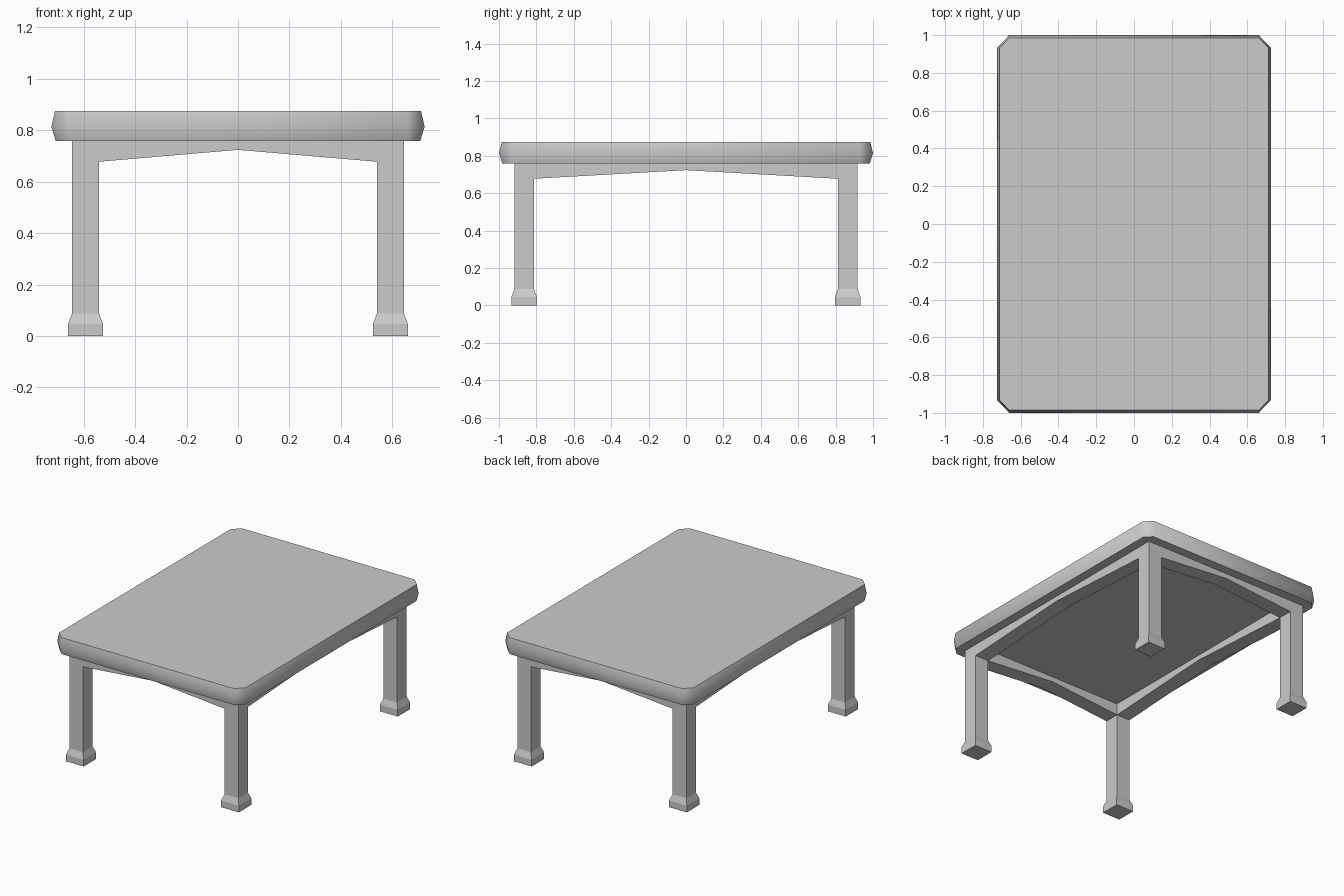
import bpy, bmesh, math
from mathutils import Vector

if "Cube" in bpy.data.objects:
    bpy.data.objects.remove(bpy.data.objects["Cube"])


def loft(name, rings):
    """Join same-sized closed rings with quads and cap both ends."""
    bm = bmesh.new()
    loops = [[bm.verts.new(p) for p in ring] for ring in rings]
    n = len(loops[0])
    for a, b in zip(loops, loops[1:]):
        for i in range(n):
            j = (i + 1) % n
            bm.faces.new((a[i], a[j], b[j], b[i]))
    bm.faces.new(loops[0])
    bm.faces.new(loops[-1])
    bmesh.ops.recalc_face_normals(bm, faces=bm.faces)
    mesh = bpy.data.meshes.new(name)
    bm.to_mesh(mesh)
    bm.free()
    obj = bpy.data.objects.new(name, mesh)
    bpy.context.collection.objects.link(obj)
    return obj


def rect(cx, cy, h, z):
    return [(cx - h, cy - h, z), (cx + h, cy - h, z),
            (cx + h, cy + h, z), (cx - h, cy + h, z)]


TOP_Z, UNDER, ARCH, SHOULDER = 0.873, 0.758, 0.723, 0.677
LEG_X, LEG_Y, LEG_H = 0.592, 0.865, 0.0525
CORE_X, CORE_Y = 0.66, 0.933


# Tabletop: clipped-corner slab with a bulging edge
def clipped(hx, hy, z):
    return [(CORE_X, -hy, z), (hx, -CORE_Y, z), (hx, CORE_Y, z), (CORE_X, hy, z),
            (-CORE_X, hy, z), (-hx, CORE_Y, z), (-hx, -CORE_Y, z), (-CORE_X, -hy, z)]


top = loft("tabletop", [clipped(0.708, 0.982, UNDER),
                        clipped(0.725, 1.0, 0.813),
                        clipped(0.711, 0.985, TOP_Z)])
bpy.context.view_layer.objects.active = top
top.select_set(True)
bpy.ops.object.shade_smooth_by_angle(angle=math.radians(50))

# Legs: square posts flaring into block feet
for sx, side in ((-1, "left"), (1, "right")):
    for sy, end in ((-1, "front"), (1, "back")):
        profile = [(0.068, 0), (0.068, 0.046), (LEG_H, 0.087), (LEG_H, UNDER)]
        loft(f"{end}_{side}_leg",
             [rect(sx * LEG_X, sy * LEG_Y, h, z) for h, z in profile])

# Aprons: thick rails with a shallow peaked underside
def apron(name, half, across, along_x):
    outline = [(-half, UNDER), (-half, SHOULDER), (0, ARCH), (half, SHOULDER), (half, UNDER)]
    rings = []
    for d in (across - LEG_H, across + LEG_H):
        rings.append([(u, d, z) if along_x else (d, u, z) for u, z in outline])
    loft(name, rings)


apron("front_apron", LEG_X - LEG_H, -LEG_Y, True)
apron("back_apron", LEG_X - LEG_H, LEG_Y, True)
apron("left_apron", LEG_Y - LEG_H, -LEG_X, False)
apron("right_apron", LEG_Y - LEG_H, LEG_X, False)
